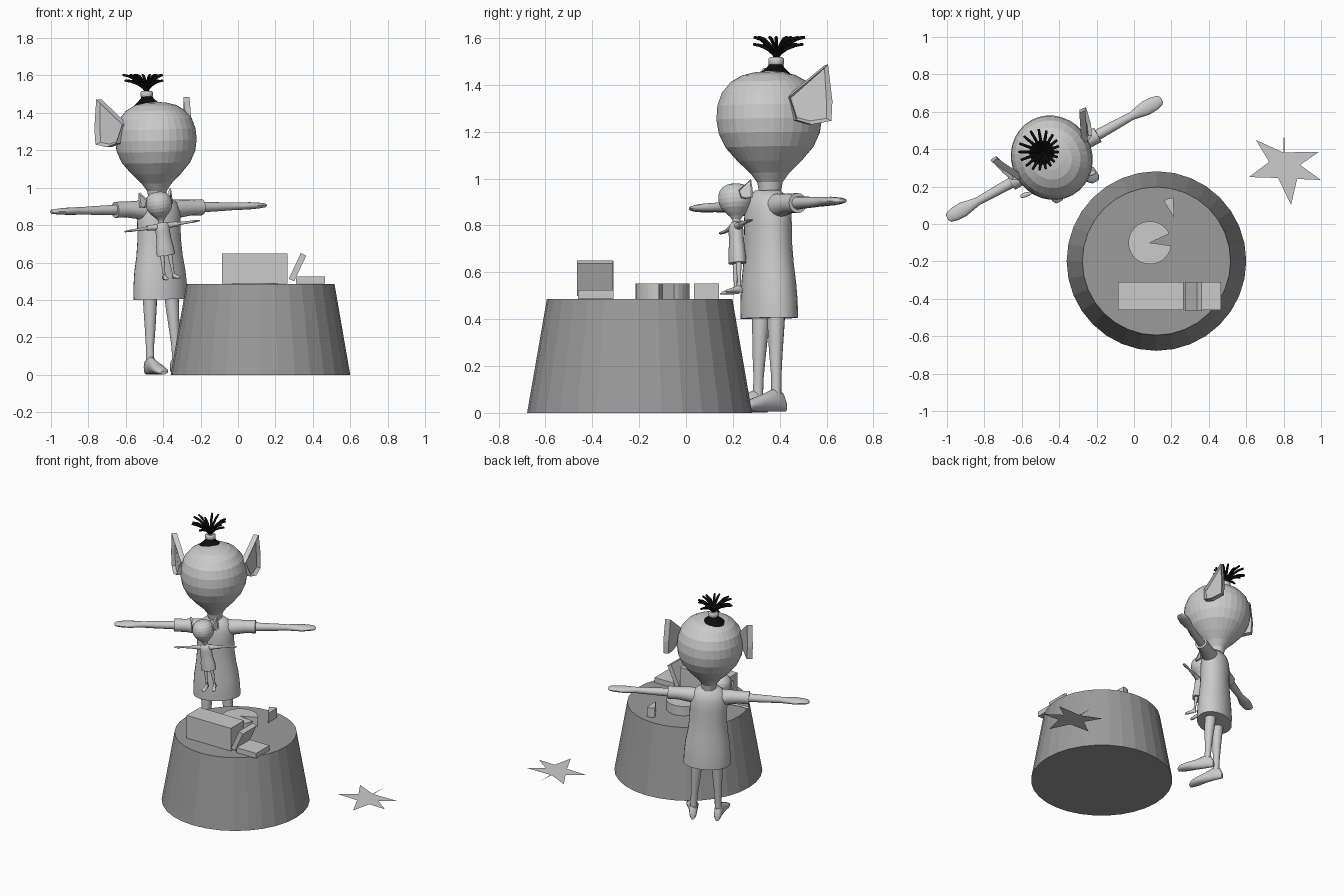
import bpy, bmesh, math
from mathutils import Matrix, Vector

if "Cube" in bpy.data.objects:
    bpy.data.objects.remove(bpy.data.objects["Cube"])


def material(name, v):
    m = bpy.data.materials.new(name)
    m.diffuse_color = (v, v, v, 1)
    m.use_nodes = True
    m.node_tree.nodes["Principled BSDF"].inputs["Base Color"].default_value = m.diffuse_color
    return m


LIGHT = material("light grey", 0.6)
DARK = material("mid grey", 0.33)
BLACK = material("black", 0.004)
I = Matrix.Identity(4)


def finish(name, bm, mat, M=I, smooth=False):
    bm.transform(M)
    bmesh.ops.recalc_face_normals(bm, faces=bm.faces)
    for f in bm.faces:
        f.smooth = smooth
    me = bpy.data.meshes.new(name)
    bm.to_mesh(me)
    bm.free()
    me.materials.append(mat)
    ob = bpy.data.objects.new(name, me)
    bpy.context.collection.objects.link(ob)
    if smooth:
        bpy.context.view_layer.objects.active = ob
        ob.select_set(True)
        bpy.ops.object.shade_smooth_by_angle(angle=math.radians(45))
        ob.select_set(False)
    return ob


def loft(name, rings, axis, mat, M=I, n=20, smooth=True):
    """Skin elliptical rings (centre, a, b) standing across the given axis."""
    bm = bmesh.new()
    loops = []
    for c, a, b in rings:
        loop = []
        for i in range(n):
            t = 2 * math.pi * i / n
            p, q = a * math.cos(t), b * math.sin(t)
            off = {'x': (0, p, q), 'y': (p, 0, q), 'z': (p, q, 0)}[axis]
            loop.append(bm.verts.new(Vector(c) + Vector(off)))
        loops.append(loop)
    for l0, l1 in zip(loops, loops[1:]):
        for i in range(n):
            j = (i + 1) % n
            bm.faces.new((l0[i], l0[j], l1[j], l1[i]))
    bm.faces.new(loops[0])
    bm.faces.new(loops[-1])
    return finish(name, bm, mat, M, smooth)


def prism(name, pts, z0, z1, mat):
    bm = bmesh.new()
    f = bm.faces.new([bm.verts.new((x, y, z0)) for x, y in pts])
    if z1 > z0:
        r = bmesh.ops.extrude_face_region(bm, geom=[f])
        vs = [v for v in r["geom"] if isinstance(v, bmesh.types.BMVert)]
        bmesh.ops.translate(bm, verts=vs, vec=(0, 0, z1 - z0))
    return finish(name, bm, mat)


def box(name, centre, size, mat, tilt=0):
    bm = bmesh.new()
    bmesh.ops.create_cube(bm, size=1)
    M = (Matrix.Translation(centre) @ Matrix.Rotation(math.radians(tilt), 4, 'Y')
         @ Matrix.Diagonal((*size, 1)))
    return finish(name, bm, mat, M)


def ear(name, s, M):
    """Upright ear plate with a hollowed outer side."""
    pts = [(.212, -.005, 1.34), (.245, .01, 1.24), (.27, .07, 1.22),
           (.29, .155, 1.235), (.292, .16, 1.32), (.285, .145, 1.475)]
    bm = bmesh.new()
    out = [bm.verts.new((s * x, y, z)) for x, y, z in pts]
    back = [bm.verts.new((s * (x - .035), y + .004, z)) for x, y, z in pts]
    k = len(pts)
    f = bm.faces.new(out)
    bm.faces.new(back)
    for i in range(k):
        j = (i + 1) % k
        bm.faces.new((out[i], out[j], back[j], back[i]))
    bmesh.ops.recalc_face_normals(bm, faces=bm.faces)
    bmesh.ops.inset_region(bm, faces=[f], thickness=.016, depth=0)
    bmesh.ops.translate(bm, verts=f.verts[:], vec=(-s * .02, 0, 0))
    finish(name, bm, LIGHT, M)


def figure(prefix, M):
    # head and neck in one turned shape
    prof = [(.05, .90), (.045, .94), (.052, .98), (.08, 1.02), (.13, 1.07),
            (.18, 1.13), (.207, 1.19), (.216, 1.25), (.211, 1.31), (.192, 1.365),
            (.155, 1.41), (.11, 1.437), (.06, 1.45), (.01, 1.455)]
    loft(prefix + "head", [((0, .012, z), r, r * 1.06) for r, z in prof], 'z',
         LIGHT, M, 32, False)
    # tunic
    body = [(.40, .153, .112), (.47, .152, .112), (.55, .145, .107), (.63, .131, .100),
            (.72, .122, .095), (.80, .122, .095), (.87, .122, .092), (.915, .105, .078),
            (.945, .065, .052)]
    loft(prefix + "tunic", [((0, 0, z), a, b) for z, a, b in body], 'z', LIGHT, M, 28)
    for s, side in ((-1, "right_"), (1, "left_")):
        nm = prefix + side
        # short sleeve
        loft(nm + "sleeve", [((s * x, 0, z), a, a) for x, z, a in
             ((.06, .875, .055), (.14, .882, .048), (.2, .885, .042), (.265, .885, .043))],
             'x', LIGHT, M, 16)
        # arm with flattened hand
        loft(nm + "arm", [((s * x, 0, .885), a, b) for x, a, b in
             ((.2, .03, .03), (.3, .028, .026), (.4, .025, .023), (.47, .022, .02),
              (.51, .03, .02), (.56, .04, .019), (.61, .037, .016), (.645, .028, .012),
              (.655, .014, .007))], 'x', LIGHT, M, 16)
        # leg
        loft(nm + "leg", [((s * x, y, z), r, r) for x, y, z, r in
             ((.065, 0, .46, .04), (.068, -.005, .36, .036), (.073, -.01, .25, .029),
              (.078, -.012, .15, .022), (.08, -.015, .08, .022), (.081, -.015, .03, .024))],
             'z', LIGHT, M, 16)
        # foot
        loft(nm + "foot", [((s * x, y, h), a, h) for x, y, a, h in
             ((.08, .03, .015, .022), (.08, .015, .024, .04), (.083, -.03, .028, .048),
              (.09, -.09, .032, .036), (.1, -.15, .04, .026), (.107, -.195, .036, .018),
              (.11, -.215, .018, .009))], 'y', LIGHT, M, 16)
        ear(nm + "ear", s, M)


def place(x, y, z, turn, roll, scale):
    return (Matrix.Translation((x, y, z)) @ Matrix.Rotation(math.radians(turn), 4, 'Z')
            @ Matrix.Rotation(math.radians(-roll), 4, 'Y') @ Matrix.Scale(scale, 4))


# large figure and the small one carried at its chest
figure("large_", place(-.405, .36, .004, 29, 1.5, 1))
figure("small_", place(-.368, .225, .51, 18, 8, .325))

# hair cap, tie and fanned strands
HX, HY = -.488, .385
loft("hair_cap", [((HX + dx, HY - dx, z), r, r) for dx, z, r in
     ((.012, 1.405, .09), (.01, 1.435, .082), (.006, 1.455, .058),
      (.003, 1.475, .036), (0, 1.495, .026))], 'z', BLACK, I, 24, False)
loft("hair_tie", [((HX, HY, z), r, r) for z, r in
     ((1.482, .028), (1.49, .034), (1.51, .034), (1.518, .026))], 'z', LIGHT, I, 20)
cu = bpy.data.curves.new("hair_strands", 'CURVE')
cu.dimensions = '3D'
cu.bevel_depth = .008
cu.bevel_resolution = 1
cu.use_fill_caps = True
for i in range(18):
    t = 2 * math.pi * i / 18
    reach = .108 + .025 * math.cos(t - math.radians(150))
    top = 1.603 - .03 * (i % 3 == 1)
    sp = cu.splines.new('POLY')
    path = ((.012, 1.505, .8), (.12, 1.535, .8), (.38, 0, 1), (.7, 1, 1), (1, 2, .8))
    sp.points.add(len(path) - 1)
    heights = (1.505, 1.53, 1.53 + .55 * (top - 1.53), 1.53 + .88 * (top - 1.53), top)
    for p, (k, _, rad), z in zip(sp.points, path, heights):
        p.co = (HX + reach * k * math.cos(t), HY + reach * k * math.sin(t), z, 1)
        p.radius = rad
cu.materials.append(BLACK)
hair = bpy.data.objects.new("hair_strands", cu)
bpy.context.collection.objects.link(hair)
bpy.context.view_layer.objects.active = hair
hair.select_set(True)
bpy.ops.object.convert(target='MESH')
hair.select_set(False)

# round tapered table
loft("table", [((.12, -.198, 0), .48, .48), ((.12, -.198, .485), .396, .396)], 'z',
     DARK, I, 32, False)

# loaf block with a leaning slice and a fallen slice
box("loaf", (.09, -.385, .568), (.35, .15, .162), LIGHT)
box("leaning_slice", (.318, -.388, .575), (.032, .155, .152), LIGHT, 25)
box("fallen_slice", (.388, -.385, .506), (.155, .15, .036), LIGHT)


# round cheese with a wedge taken out
def sector(name, cx, cy, r, a0, a1, n):
    arc = [math.radians(a0 + (a1 - a0) * i / n) for i in range(n + 1)]
    pts = [(cx, cy)] + [(cx + r * math.cos(a), cy + r * math.sin(a)) for a in arc]
    prism(name, pts, .484, .552, LIGHT)


sector("cheese_wheel", .085, -.1, .115, 25, 352, 28)
sector("cheese_wedge", .214, .035, .106, 92, 122, 3)

# flat star lying on the ground
star = [(.652, .449), (.790, .386), (.798, .385), (.802, .503), (.806, .383), (.988, .385),
        (.888, .316), (1.0, .235), (.872, .241), (.84, .102), (.77, .246), (.615, .251),
        (.722, .332)]
prism("ground_star", star[::-1], .001, .001, LIGHT)
